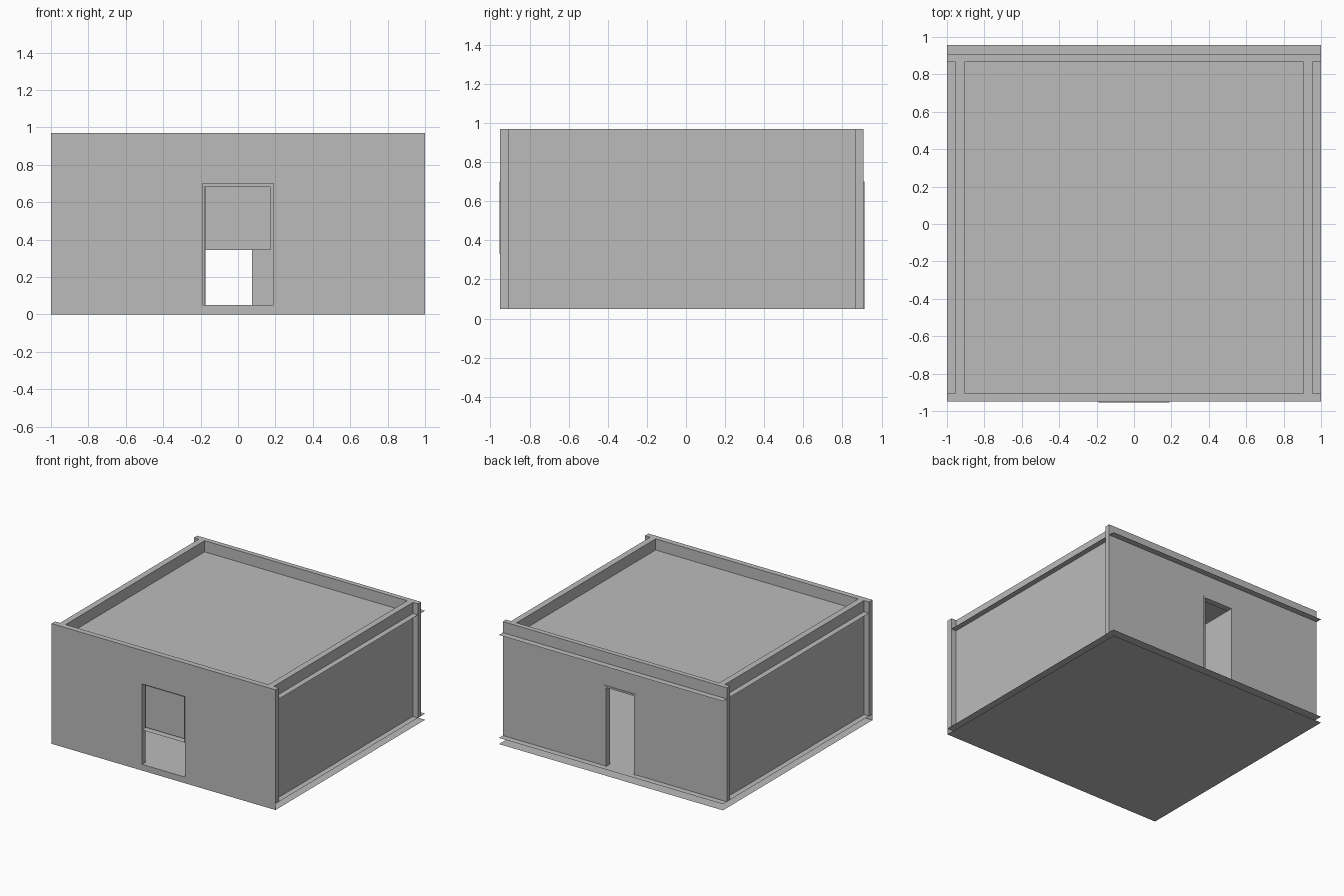
import bpy
import bmesh

if "Cube" in bpy.data.objects:
    bpy.data.objects.remove(bpy.data.objects["Cube"])

plaster = bpy.data.materials.new("warm_grey")
plaster.diffuse_color = (0.5, 0.5, 0.5, 1)
plaster.use_nodes = True
plaster.node_tree.nodes["Principled BSDF"].inputs["Base Color"].default_value = plaster.diffuse_color


def finish(name, bm):
    bmesh.ops.recalc_face_normals(bm, faces=bm.faces[:])
    mesh = bpy.data.meshes.new(name)
    bm.to_mesh(mesh)
    bm.free()
    mesh.materials.append(plaster)
    obj = bpy.data.objects.new(name, mesh)
    bpy.context.collection.objects.link(obj)
    return obj


def sheet(name, points):
    """One flat face."""
    bm = bmesh.new()
    bm.faces.new([bm.verts.new(p) for p in points])
    return finish(name, bm)


def prism(name, outline, y0, y1, rim=0):
    """Extrude an (x, z) outline from y0 to y1; with a rim, keep only a border."""
    bm = bmesh.new()
    face = bm.faces.new([bm.verts.new((x, y0, z)) for x, z in outline])
    if rim:
        bmesh.ops.inset_region(bm, faces=[face], thickness=rim, use_boundary=True)
        bmesh.ops.delete(bm, geom=[face], context='FACES')
    new = bmesh.ops.extrude_face_region(bm, geom=bm.faces[:], use_keep_orig=True)
    moved = [v for v in new["geom"] if isinstance(v, bmesh.types.BMVert)]
    bmesh.ops.translate(bm, verts=moved, vec=(0, y1 - y0, 0))
    return finish(name, bm)


def rect(x0, x1, z0, z1):
    return [(x0, z0), (x1, z0), (x1, z1), (x0, z1)]


def arch(x0, x1, z1, left, right, top):
    """Outline standing on the floor with a doorway notch cut from below."""
    return [(x0, FLOOR), (left, FLOOR), (left, top), (right, top),
            (right, FLOOR), (x1, FLOOR), (x1, z1), (x0, z1)]


FLOOR, ROOF, TOP, HEAD = 0.05, 0.88, 0.97, 0.70
FRONT, BACK, EDGE = -0.95, 0.907, 0.957

# Thin floor and roof sheets that stick out past the walls
for name, z in (("ground_sheet", 0), ("floor_sheet", FLOOR), ("roof_sheet", ROOF)):
    sheet(name, [(-1, FRONT, z), (1, FRONT, z), (1, EDGE, z), (-1, EDGE, z)])
sheet("floor_front_edge", [(x, FRONT, z) for x, z in rect(-1, 1, 0, FLOOR)])

# Walls, rising above the roof as a parapet
prism("front_wall", arch(-1, 1, TOP, -0.19, 0.19, HEAD), FRONT, -0.905)
prism("back_wall", arch(-1, 1, TOP, -0.19, 0.09, HEAD), 0.867, BACK)
for side, x0, x1 in (("left", -0.955, -0.905), ("right", 0.905, 0.955)):
    prism(side + "_wall", rect(x0, x1, FLOOR, TOP), -0.905, 0.867)

# Window in the upper part of the front opening
prism("window_frame", rect(-0.19, 0.19, 0.33, HEAD), -0.955, -0.9, rim=0.015)
prism("window_pane", rect(-0.175, 0.175, 0.345, 0.685), -0.928, -0.922)

# Back doorway with its door standing open into the room
prism("door_frame", arch(-0.19, 0.09, HEAD, -0.175, 0.075, 0.685), 0.862, 0.912)
prism("door", rect(-0.182, -0.174, FLOOR, 0.685), 0.6, 0.862)
